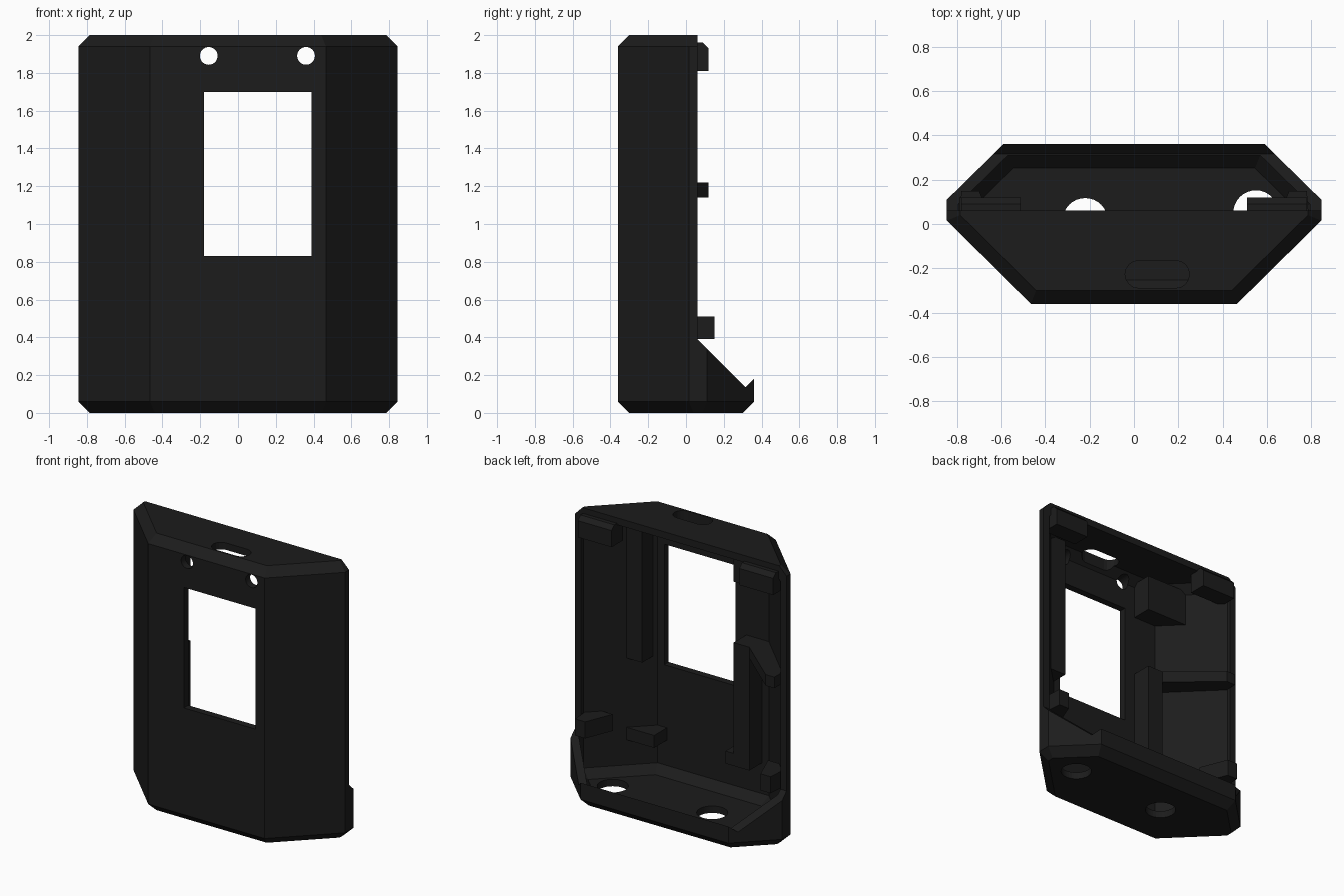
import bpy, bmesh, math
from mathutils import Vector

if "Cube" in bpy.data.objects:
    bpy.data.objects.remove(bpy.data.objects["Cube"])

mat = bpy.data.materials.new("charcoal")
mat.diffuse_color = (0.0116, 0.0116, 0.0116, 1)
mat.use_nodes = True
mat.node_tree.nodes["Principled BSDF"].inputs["Base Color"].default_value = mat.diffuse_color


def mesh_from_loops(name, loops):
    """Closed solid from a stack of matching point loops."""
    bm = bmesh.new()
    rings = [[bm.verts.new(p) for p in loop] for loop in loops]
    n = len(rings[0])
    for a, b in zip(rings, rings[1:]):
        for i in range(n):
            j = (i + 1) % n
            bm.faces.new((a[i], a[j], b[j], b[i]))
    bm.faces.new(rings[0][::-1])
    bm.faces.new(rings[-1])
    bmesh.ops.recalc_face_normals(bm, faces=bm.faces)
    me = bpy.data.meshes.new(name)
    bm.to_mesh(me)
    bm.free()
    me.materials.append(mat)
    ob = bpy.data.objects.new(name, me)
    bpy.context.collection.objects.link(ob)
    return ob


def prism(name, pts, lo, hi, axis="z"):
    """Extrude a 2D outline along an axis."""
    place = {"x": lambda a, b, t: (t, a, b),
             "y": lambda a, b, t: (a, t, b),
             "z": lambda a, b, t: (a, b, t)}[axis]
    return mesh_from_loops(name, [[place(a, b, t) for a, b in pts] for t in (lo, hi)])


def inset(poly, d):
    """Mitred inset of a convex counter-clockwise outline."""
    out = []
    for i, p in enumerate(poly):
        p = Vector(p)
        e1 = (p - Vector(poly[i - 1])).normalized()
        e2 = (Vector(poly[(i + 1) % len(poly)]) - p).normalized()
        n1, n2 = Vector((-e1.y, e1.x)), Vector((-e2.y, e2.x))
        out.append(tuple(p + (n1 + n2) * d / (1 + n1.dot(n2))))
    return out


def chamfered(name, poly, z0, z1, c):
    small = inset(poly, c)
    return mesh_from_loops(name, [[(x, y, z) for x, y in q] for q, z in
                                  ((small, z0), (poly, z0 + c), (poly, z1 - c), (small, z1))])


def circle(cx, cy, r, n=32):
    return [(cx + r * math.cos(2 * math.pi * i / n), cy + r * math.sin(2 * math.pi * i / n))
            for i in range(n)]


def rect(x0, x1, y0, y1):
    return [(x0, y0), (x1, y0), (x1, y1), (x0, y1)]


def cut(target, cutter):
    m = target.modifiers.new("cut", "BOOLEAN")
    m.operation, m.solver, m.object = "DIFFERENCE", "EXACT", cutter
    bpy.context.view_layer.objects.active = target
    bpy.ops.object.modifier_apply(modifier=m.name)
    bpy.data.objects.remove(cutter)


# Hollow faceted housing
outline = [(-.465, -.36), (.465, -.36), (.845, .015), (.845, .11),
           (.59, .36), (-.59, .36), (-.845, .11), (-.845, .015)]
shell = chamfered("housing", outline, 0, 2, .06)
cut(shell, chamfered("cavity_cutter", inset(outline, .05), .05, 1.95, .058))

# Open back with a sloped lower lip
cut(shell, prism("back_cutter", [(.06, 2.5), (.06, .39), (.315, .135), (.6, .42), (.6, 2.5)],
                 -1.2, 1.2, "x"))

# Screen window and the two small front holes
cut(shell, prism("window_cutter", rect(-.18, .39, .83, 1.70), -.6, -.2, "y"))
for x in (-.155, .36):
    cut(shell, prism("front_hole_cutter", circle(x, 1.89, .047), -.6, -.1, "y"))

# Rounded slot in the top
slot = []
for i in range(18):
    a = -math.pi / 2 + math.pi * (i % 9) / 8 + (math.pi if i > 8 else 0)
    slot.append(((.188 if i < 9 else .022) + .062 * math.cos(a), -.227 + .062 * math.sin(a)))
cut(shell, prism("slot_cutter", slot, 1.8, 2.2))

# Two cable holes in the floor
for x, y in ((-.22, .015), (.55, .05)):
    cut(shell, prism("floor_hole_cutter", circle(x, y, .102), -.2, .2))

# Board supports on the front wall
prism("long_post", [(.465, -.32), (.47, -.32), (.62, -.165), (.465, -.165)], .88, 1.92)
prism("upper_block", [(-.62, -.165), (-.47, -.32), (-.265, -.32), (-.265, -.165)], 1.66, 1.92)
prism("lower_post", rect(-.39, -.265, -.32, -.165), .33, 1.22)
prism("lower_block_right", [(.37, -.32), (.47, -.32), (.62, -.165), (.37, -.165)], .29, .38)
prism("lower_block_left", rect(-.30, -.20, -.32, -.165), .33, .42)

# Rib along the slanted left wall
prism("side_rib", [(-.31, -.31), (-.48, -.31), (-.79, .01), (-.79, .12), (-.72, .12), (-.39, -.165)],
      1.14, 1.22)

# Back cover clips, mirrored left and right
for s, side in ((1, "right"), (-1, "left")):
    prism("upper_clip_" + side,
          [(-.01, 1.81), (.12, 1.81), (.12, 1.93), (.09, 1.96), (-.01, 1.96)],
          s * .51, s * .78, "x")
    prism("lower_clip_" + side,
          [(s * x, y) for x, y in ((.73, -.05), (.79, .02), (.78, .15), (.70, .15), (.62, -.05))],
          .39, .51)
